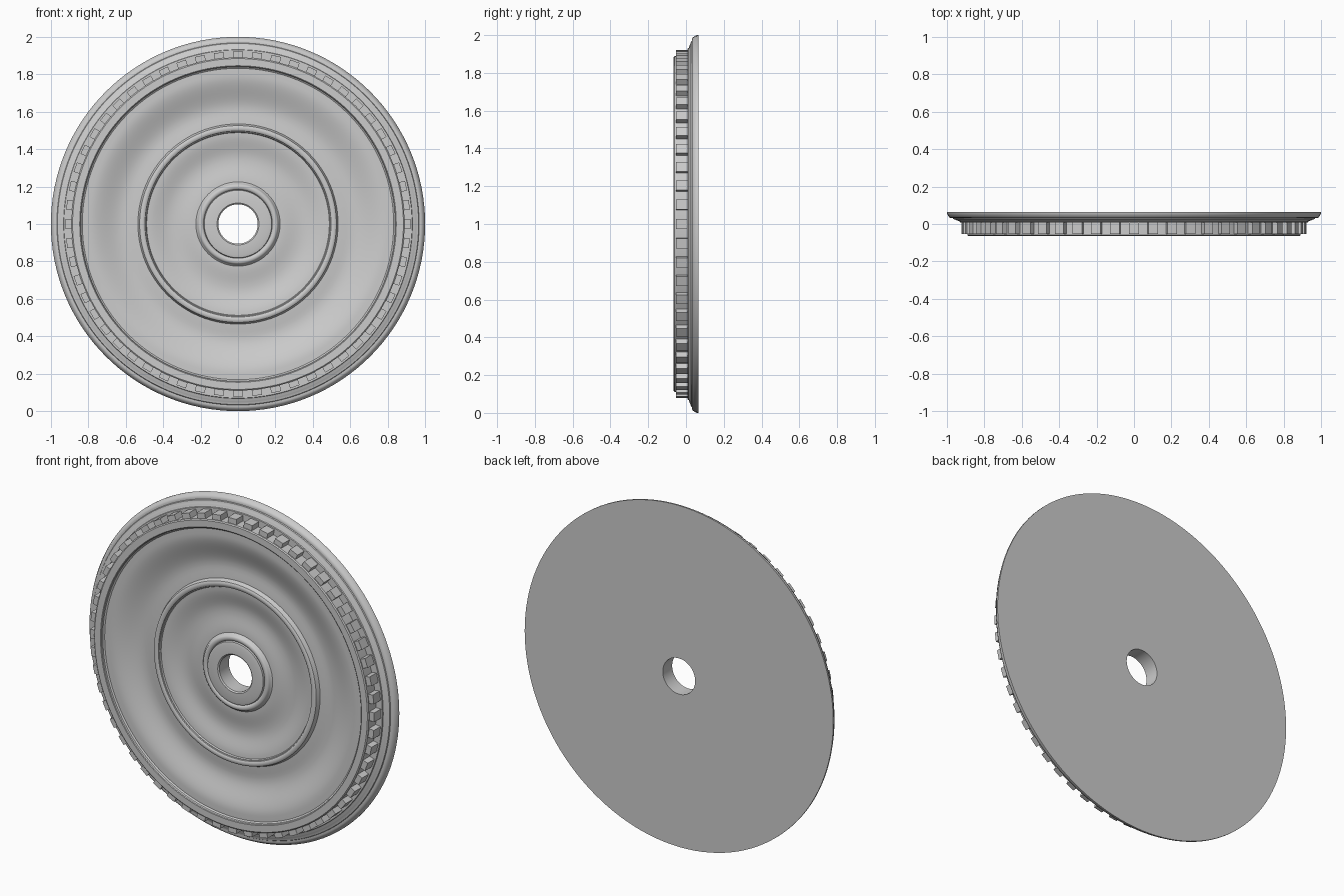
import bpy, bmesh
from math import sin, cos, pi
from mathutils import Matrix, Vector

if "Cube" in bpy.data.objects:
    bpy.data.objects.remove(bpy.data.objects["Cube"])

SEG = 128
TEETH = 56


def finish(bm, name):
    bmesh.ops.recalc_face_normals(bm, faces=bm.faces)
    mesh = bpy.data.meshes.new(name)
    bm.to_mesh(mesh)
    bm.free()
    obj = bpy.data.objects.new(name, mesh)
    bpy.context.collection.objects.link(obj)
    return obj


def ease(a, b, n=8):
    """Smooth S-curve between two (radius, y) points."""
    pts = []
    for i in range(n + 1):
        t = i / n
        s = t * t * (3 - 2 * t)
        pts.append((a[0] + (b[0] - a[0]) * t, a[1] + (b[1] - a[1]) * s))
    return pts


def bead(r0, r1, y, h, n=6):
    """Half-round moulding from r0 to r1 standing h proud of y."""
    c, w = (r0 + r1) / 2, (r1 - r0) / 2
    return [(c - w * cos(pi * i / n), y - h * sin(pi * i / n)) for i in range(n + 1)]


# Medallion section, from the centre hole outward to the rim
profile = [(0.105, 0.065), (0.105, -0.022), (0.112, -0.028), (0.165, -0.028), (0.18, -0.024)]
profile += bead(0.183, 0.215, -0.012, 0.012)
profile += [(0.22, -0.006)] + ease((0.225, -0.001), (0.34, 0.012)) + ease((0.35, 0.012), (0.488, -0.014))
profile += [(0.492, -0.022)] + bead(0.495, 0.528, -0.022, 0.01) + [(0.532, -0.010)]
profile += ease((0.535, -0.004), (0.60, 0.002), 3) + ease((0.61, 0.002), (0.80, -0.046), 12)
profile += [(0.832, -0.046), (0.84, -0.052), (0.842, -0.062), (0.846, -0.065), (0.884, -0.065), (0.89, -0.060)]
profile += [(0.89, 0.008), (0.93, 0.008), (0.932, 0.014)]
profile += ease((0.935, 0.016), (0.965, 0.026), 4) + [(0.968, 0.031), (0.978, 0.031)]
profile += [(0.988, 0.036), (0.994, 0.046), (1.0, 0.056), (1.0, 0.065)]

# Revolve the section around the y axis
bm = bmesh.new()
rings = []
for k in range(SEG):
    a = 2 * pi * k / SEG
    rings.append([bm.verts.new((r * sin(a), y, 1 + r * cos(a))) for r, y in profile])
n = len(profile)
for k in range(SEG):
    A, B = rings[k], rings[(k + 1) % SEG]
    for i in range(n):
        j = (i + 1) % n
        bm.faces.new((A[i], A[j], B[j], B[i]))
body = finish(bm, "medallion_body")
bpy.context.view_layer.objects.active = body
body.select_set(True)
bpy.ops.object.shade_smooth_by_angle(angle=0.6)

# Ring of dentil blocks around the raised band
bm = bmesh.new()
for k in range(TEETH):
    m = (Matrix.Translation((0, 0, 1)) @ Matrix.Rotation(2 * pi * k / TEETH, 4, 'Y')
         @ Matrix.Translation(Vector((0, -0.022, 0.902)))
         @ Matrix.Diagonal((0.053, 0.064, 0.038, 1)))
    bmesh.ops.create_cube(bm, size=1, matrix=m)
finish(bm, "dentil_blocks")
